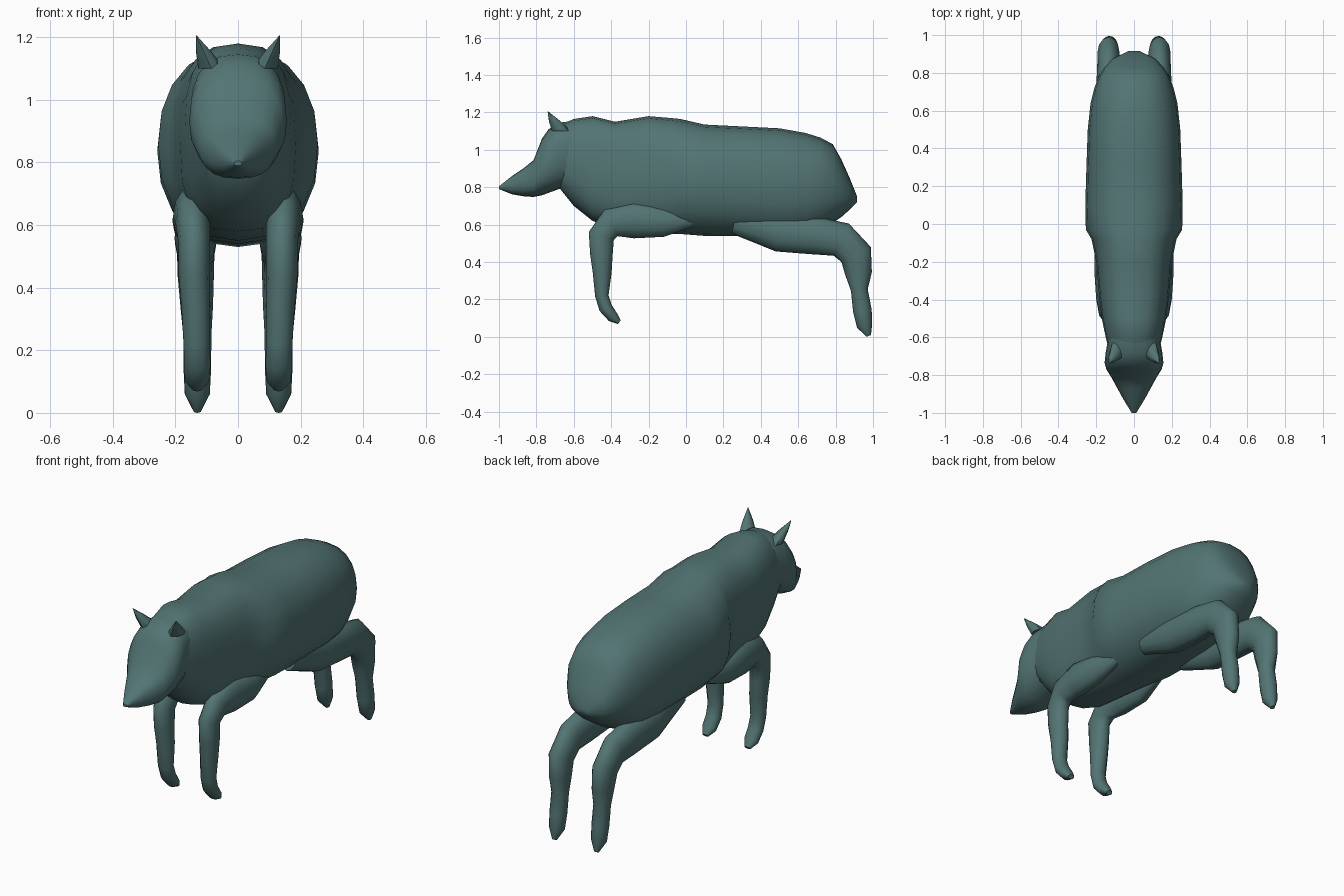
import bpy, bmesh, math
from mathutils import Vector

hide = bpy.data.materials.new("teal grey hide")
hide.diffuse_color = (0.085, 0.175, 0.172, 1)


def skin(name, rings):
    """Join rings of equal length into a closed, smooth-shaded skin."""
    bm = bmesh.new()
    loops = [[bm.verts.new(p) for p in r] for r in rings]
    n = len(loops[0])
    for a, b in zip(loops, loops[1:]):
        for i in range(n):
            j = (i + 1) % n
            bm.faces.new((a[i], a[j], b[j], b[i]))
    bm.faces.new(loops[0])
    bm.faces.new(loops[-1])
    bmesh.ops.recalc_face_normals(bm, faces=bm.faces)
    me = bpy.data.meshes.new(name)
    bm.to_mesh(me)
    bm.free()
    ob = bpy.data.objects.new(name, me)
    bpy.context.collection.objects.link(ob)
    me.materials.append(hide)
    bpy.context.view_layer.objects.active = ob
    ob.select_set(True)
    bpy.ops.object.shade_smooth_by_angle(angle=math.radians(50))
    ob.select_set(False)
    return ob


def spow(v, e):
    return math.copysign(abs(v) ** e, v)


def section(y, low, high, half, square=0.85, wide=0.5, n=20):
    """Upright rounded cross-section; wide = height fraction of the widest point."""
    mid = low + (high - low) * wide
    pts = []
    for i in range(n):
        a = 2 * math.pi * i / n
        c, s = spow(math.cos(a), square), spow(math.sin(a), square)
        pts.append((half * c, y, mid + s * (high - mid if s > 0 else mid - low)))
    return pts


def limb(name, side, path, n=12):
    """Tube through (x, y, z, half width, half depth) stations."""
    pts = [Vector(p[:3]) for p in path]
    rings = []
    for i, (x, y, z, w, d) in enumerate(path):
        t = pts[min(i + 1, len(pts) - 1)] - pts[max(i - 1, 0)]
        across = Vector((0, -t.z, t.y)).normalized()
        rings.append([
            ((x + w * math.cos(a)) * side, y + across.y * d * math.sin(a),
             z + across.z * d * math.sin(a))
            for a in (2 * math.pi * k / n for k in range(n))])
    return skin(name, rings)


# Torso, from neck to rump
skin("torso", [section(*s) for s in [
    (-0.68, 0.80, 1.13, 0.13), (-0.60, 0.70, 1.165, 0.15),
    (-0.50, 0.62, 1.18, 0.17, 0.75), (-0.38, 0.58, 1.15, 0.185, 0.72),
    (-0.20, 0.56, 1.18, 0.20, 0.78), (-0.08, 0.55, 1.17, 0.225, 0.85),
    (-0.03, 0.55, 1.165, 0.255, 0.9), (0.10, 0.54, 1.135, 0.258, 0.9),
    (0.30, 0.54, 1.125, 0.252), (0.50, 0.53, 1.115, 0.245),
    (0.64, 0.54, 1.09, 0.23), (0.72, 0.57, 1.065, 0.21),
    (0.785, 0.61, 1.03, 0.185), (0.83, 0.64, 0.95, 0.155),
    (0.875, 0.68, 0.85, 0.115), (0.915, 0.72, 0.75, 0.03)]])

# Head with a tapering snout
skin("head", [section(*s) for s in [
    (-1.0, 0.79, 0.805, 0.012), (-0.93, 0.762, 0.86, 0.055),
    (-0.87, 0.752, 0.90, 0.088, 0.8), (-0.815, 0.748, 0.945, 0.118, 0.8),
    (-0.77, 0.757, 1.06, 0.146, 0.85), (-0.735, 0.77, 1.11, 0.156, 0.85, 0.48),
    (-0.68, 0.79, 1.145, 0.15, 0.8), (-0.60, 0.82, 1.155, 0.135, 0.8)]])

for side, word in ((1, "left"), (-1, "right")):
    # Foreleg: shoulder swept forward, then down to a paw turned back
    limb("front_leg_" + word, side, [
        (0.14, 0.04, 0.63, 0.03, 0.04), (0.155, -0.12, 0.615, 0.055, 0.08),
        (0.15, -0.28, 0.625, 0.058, 0.098), (0.145, -0.40, 0.61, 0.055, 0.08),
        (0.14, -0.453, 0.54, 0.05, 0.07), (0.14, -0.452, 0.44, 0.05, 0.06),
        (0.135, -0.448, 0.34, 0.046, 0.05), (0.132, -0.45, 0.22, 0.042, 0.036),
        (0.13, -0.43, 0.155, 0.042, 0.036), (0.13, -0.39, 0.105, 0.04, 0.03),
        (0.13, -0.357, 0.078, 0.018, 0.012)])
    # Hind leg: thigh swept back, then down to the foot
    limb("hind_leg_" + word, side, [
        (0.13, 0.26, 0.62, 0.05, 0.07), (0.135, 0.50, 0.56, 0.068, 0.105),
        (0.135, 0.70, 0.54, 0.066, 0.10), (0.135, 0.83, 0.52, 0.06, 0.095),
        (0.135, 0.91, 0.44, 0.058, 0.088), (0.132, 0.922, 0.34, 0.052, 0.072),
        (0.13, 0.927, 0.25, 0.045, 0.045), (0.13, 0.943, 0.14, 0.044, 0.05),
        (0.13, 0.955, 0.06, 0.04, 0.042), (0.13, 0.977, 0.005, 0.012, 0.013)])
    # Pointed ear leaning outward
    skin("ear_" + word, [
        [(side * (0.085 + r * 0.042 * math.cos(a) + 0.048 * h),
          -0.665 + r * 0.052 * math.sin(a) - 0.073 * h, 1.10 + 0.105 * h)
         for a in (2 * math.pi * k / 8 for k in range(8))]
        for h, r in ((0, 1.0), (0.5, 0.6), (1, 0.04))])
